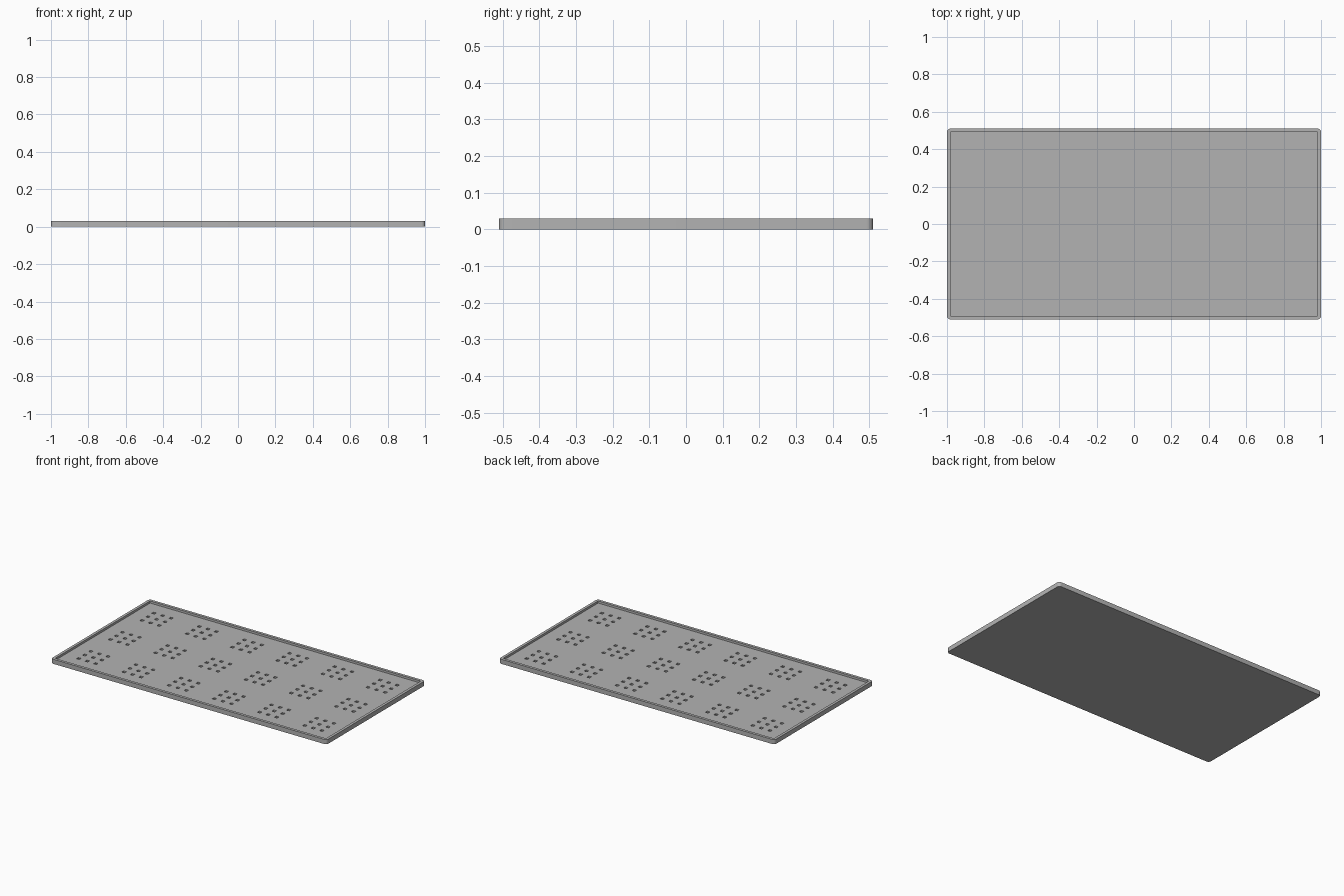
import bpy, bmesh, math

cube = bpy.data.objects.get("Cube")
if cube:
    bpy.data.objects.remove(cube, do_unlink=True)

LENGTH, WIDTH, HEIGHT = 2.0, 1.02, 0.03
RIM, FLOOR, RADIUS = 0.018, 0.016, 0.018
HOLE, PIT, PITCH, GROUP = 0.02, 0.008, 0.062, 0.328

grey = bpy.data.materials.new("plain grey")
grey.use_nodes = True
colour = (0.45, 0.45, 0.45, 1)
grey.diffuse_color = colour
grey.node_tree.nodes["Principled BSDF"].inputs["Base Color"].default_value = colour


def outline(bm, length, width, z, radius):
    """Ring of vertices around a rounded rectangle."""
    ring = []
    for k, (sx, sy) in enumerate([(1, 1), (-1, 1), (-1, -1), (1, -1)]):
        for i in range(7):
            a = math.pi / 2 * (k + i / 6)
            ring.append(bm.verts.new((sx * (length / 2 - radius) + radius * math.cos(a),
                                      sy * (width / 2 - radius) + radius * math.sin(a), z)))
    return ring


def bridge(bm, low, high):
    for i in range(len(low)):
        j = (i + 1) % len(low)
        bm.faces.new((low[i], low[j], high[j], high[i]))


# Tray walls, rim and underside
bm = bmesh.new()
bottom = outline(bm, LENGTH, WIDTH, 0, RADIUS)
top = outline(bm, LENGTH, WIDTH, HEIGHT, RADIUS)
inner_top = outline(bm, LENGTH - 2 * RIM, WIDTH - 2 * RIM, HEIGHT, 0.001)
inner_low = outline(bm, LENGTH - 2 * RIM, WIDTH - 2 * RIM, FLOOR, 0.001)
for low, high in [(bottom, top), (top, inner_top), (inner_top, inner_low)]:
    bridge(bm, low, high)
bm.faces.new(bottom[::-1])
mesh = bpy.data.meshes.new("tray_rim")
bm.to_mesh(mesh)
bm.free()
rim = bpy.data.objects.new("tray_rim", mesh)

# Floor grid with square pits in groups of three by three
def cuts(groups, half):
    lines = [-half, half]
    for g in range(groups):
        for p in (-1, 0, 1):
            c = (g - (groups - 1) / 2) * GROUP + p * PITCH
            lines += [c - HOLE / 2, c + HOLE / 2]
    return sorted(lines)


xs = cuts(6, LENGTH / 2 - RIM)
ys = cuts(3, WIDTH / 2 - RIM)
bm = bmesh.new()
grid = [[bm.verts.new((x, y, FLOOR)) for y in ys] for x in xs]
pits = []
for i in range(len(xs) - 1):
    for j in range(len(ys) - 1):
        face = bm.faces.new((grid[i][j], grid[i + 1][j], grid[i + 1][j + 1], grid[i][j + 1]))
        if i % 2 and j % 2:
            pits.append(face)
pressed = bmesh.ops.extrude_discrete_faces(bm, faces=pits)["faces"]
for face in pressed:
    face_verts = list(face.verts)
    lip = [bm.verts.new(v.co) for v in face_verts]
    for v in face_verts:
        v.co.z -= PIT
    for k in range(4):
        n = (k + 1) % 4
        bm.faces.new((face_verts[k], face_verts[n], lip[n], lip[k]))
bmesh.ops.remove_doubles(bm, verts=bm.verts, dist=0.0001)
bmesh.ops.recalc_face_normals(bm, faces=bm.faces)
mesh = bpy.data.meshes.new("pitted_floor")
bm.to_mesh(mesh)
bm.free()
floor = bpy.data.objects.new("pitted_floor", mesh)

for obj in (rim, floor):
    bpy.context.collection.objects.link(obj)
    obj.data.materials.append(grey)
    bpy.ops.object.select_all(action="DESELECT")
    obj.select_set(True)
    bpy.context.view_layer.objects.active = obj
    bpy.ops.object.shade_smooth_by_angle(angle=math.radians(30))
